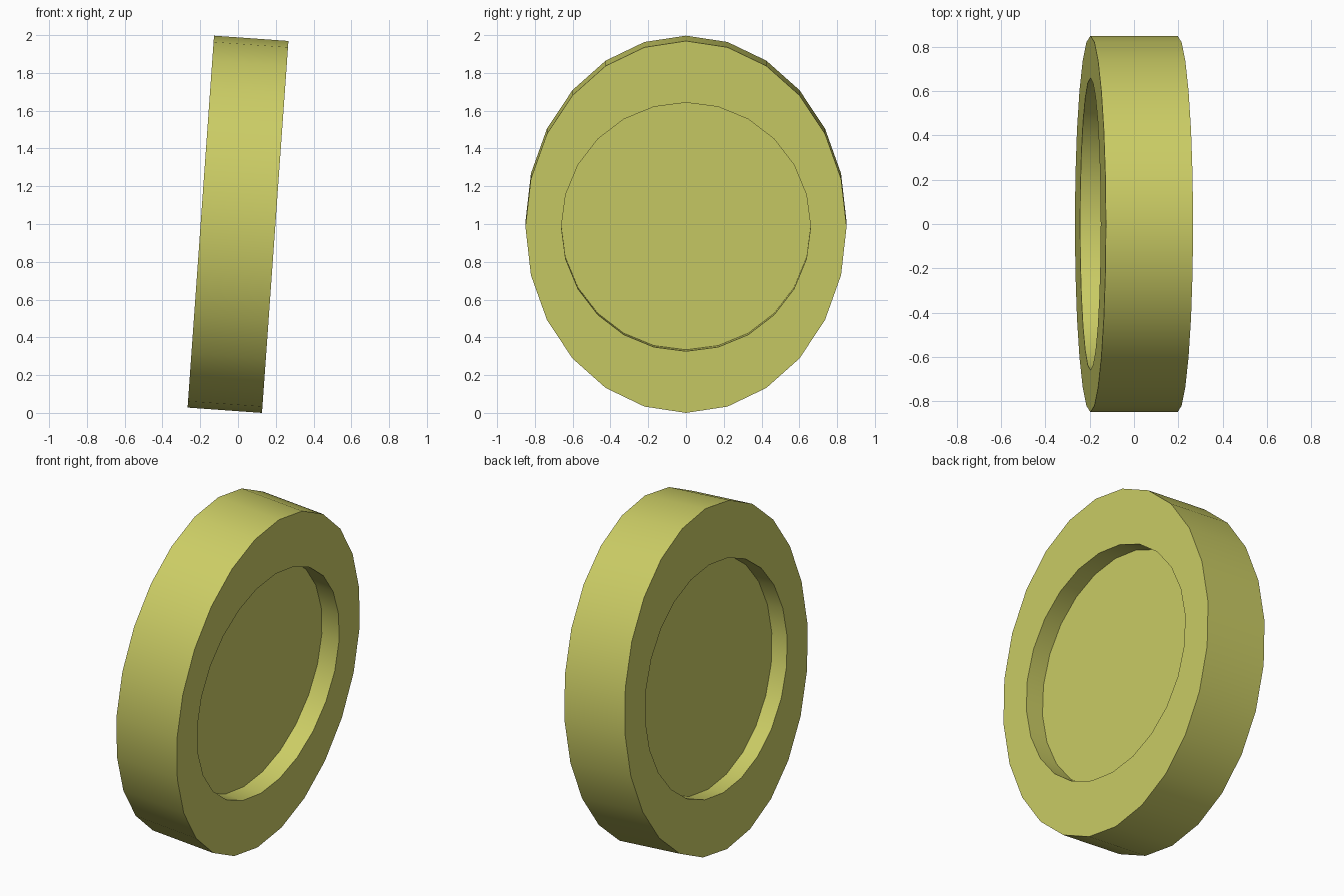
import bpy, bmesh, math
from mathutils import Matrix

if "Cube" in bpy.data.objects:
    bpy.data.objects.remove(bpy.data.objects["Cube"])

SIDES = 24
TILT = math.radians(4.07)
HALF = 0.1975            # half thickness
OUT_Y, OUT_Z = 0.85, 0.987   # oval outer half-axes
INNER = 0.66             # round recess radius

bm = bmesh.new()


def ring(x, ry, rz):
    return [bm.verts.new((x, ry * math.sin(2 * math.pi * i / SIDES),
                          rz * math.cos(2 * math.pi * i / SIDES)))
            for i in range(SIDES)]


# Cross-section from the left recess floor, around the rim, to the right floor
profile = [(-HALF + 0.10, INNER, INNER),
           (-HALF, INNER, INNER),
           (-HALF, OUT_Y, OUT_Z),
           (HALF, OUT_Y, OUT_Z),
           (HALF, INNER, INNER),
           (HALF - 0.113, INNER, INNER)]
rings = [ring(*p) for p in profile]
for a, b in zip(rings, rings[1:]):
    for i in range(SIDES):
        j = (i + 1) % SIDES
        bm.faces.new((a[i], a[j], b[j], b[i]))

# Recess floors
bm.faces.new(rings[0])
bm.faces.new(rings[-1])
bmesh.ops.recalc_face_normals(bm, faces=bm.faces)

# Lean the disc and rest it on the ground
bm.transform(Matrix.Rotation(TILT, 4, 'Y'))
low = min(v.co.z for v in bm.verts)
bm.transform(Matrix.Translation((0, 0, -low)))

mesh = bpy.data.meshes.new("recessed_disc")
bm.to_mesh(mesh)
bm.free()
disc = bpy.data.objects.new("recessed_disc", mesh)
bpy.context.collection.objects.link(disc)

# Olive yellow surface
mat = bpy.data.materials.new("olive_yellow")
mat.diffuse_color = (0.60, 0.61, 0.13, 1)
mat.use_nodes = True
mat.node_tree.nodes["Principled BSDF"].inputs["Base Color"].default_value = mat.diffuse_color
mesh.materials.append(mat)

# Smooth round walls with crisp rims
bpy.context.view_layer.objects.active = disc
disc.select_set(True)
bpy.ops.object.shade_smooth_by_angle(angle=math.radians(30))
